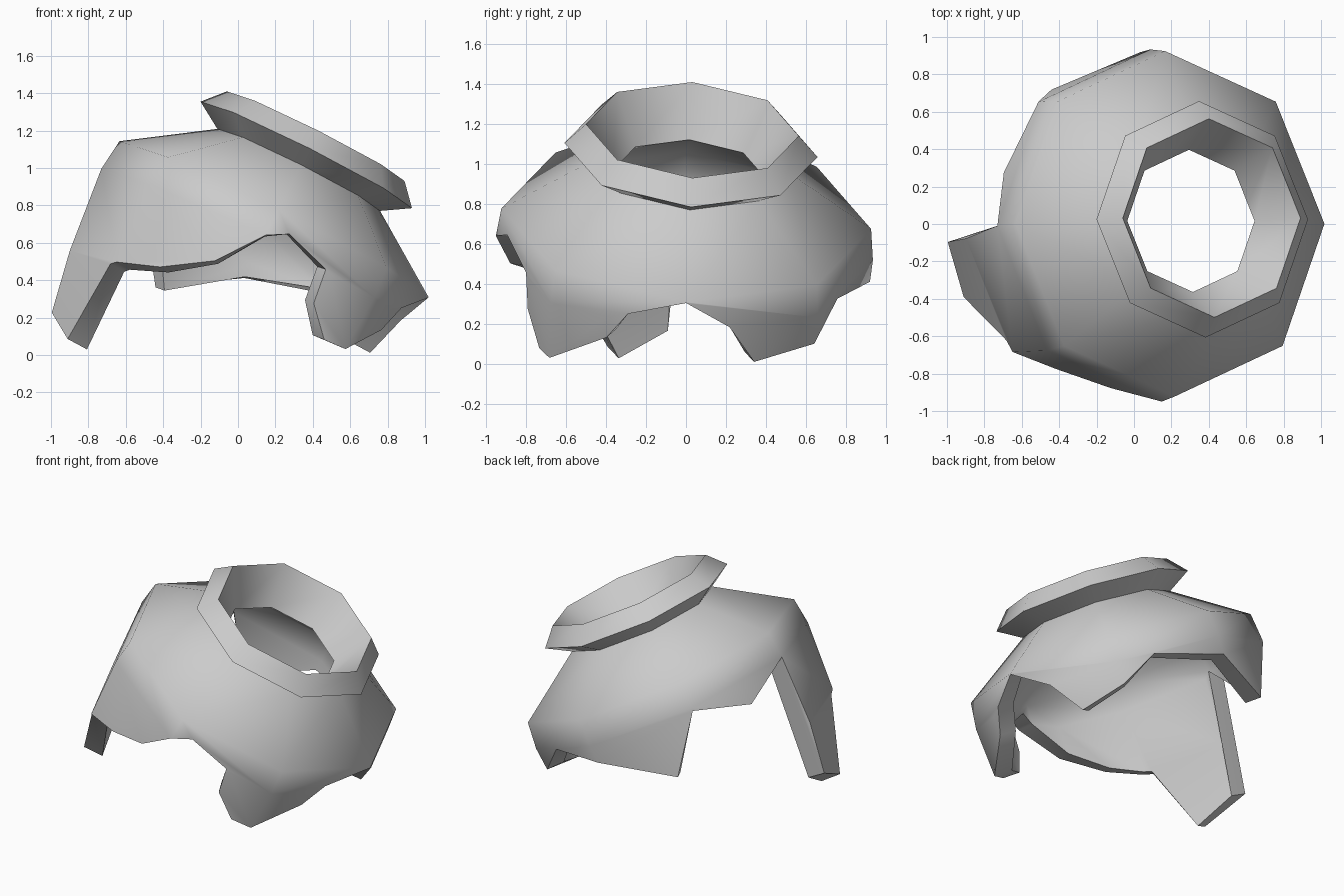
import bpy, bmesh
from math import radians, cos, sin
from mathutils import Vector

cube = bpy.data.objects.get("Cube")
if cube:
    bpy.data.objects.remove(cube, do_unlink=True)

# Tilted frame of the broken pot
origin = Vector((0.365, 0.025, 1.07))
axis = Vector((0.449, 0.062, 0.891)).normalized()
side = Vector((0, 1, 0)).cross(axis).normalized()
back = axis.cross(side)

# Profiles as (radius, height along axis), bottom to top
outer_wall = [(0.83, -1.48), (0.915, -1.03), (0.945, -0.56), (0.925, -0.385)]
rim = [(0.487, -0.09), (0.633, 0.0), (0.532, 0.112), (0.381, -0.135)]
inner_wall = [(0.69, -1.48), (0.80, -1.03), (0.825, -0.6), (0.81, -0.42)]

# Jagged lower break as (angle, height)
break_line = [
    (0, -0.39), (15, -0.55), (25, -0.77), (45, -0.71), (61, -0.57), (90, -0.68),
    (118, -0.95), (135, -0.58), (160, -0.73), (180, -0.56), (182.5, -1.37),
    (205, -1.476), (221, -1.03), (225, -1.01), (240, -0.935), (258, -0.78),
    (270, -0.54), (277, -0.475), (295, -0.55), (297, -0.74), (307, -0.885),
    (315, -0.875), (334, -0.68), (341, -0.52)]


def radius_at(profile, h):
    for (r0, h0), (r1, h1) in zip(profile, profile[1:]):
        if h <= h1:
            return r0 + (r1 - r0) * (h - h0) / (h1 - h0)
    return profile[-1][0]


def clipped(profile, bottom):
    heights = [max(h, bottom) for _, h in profile]
    return [(radius_at(profile, h), h) for h in heights]


def place(angle, r, h):
    # Flat sides of an octagon with corners every 45 degrees
    r *= cos(radians(22.5)) / cos(radians(angle % 45 - 22.5))
    a = radians(angle)
    return origin + side * r * cos(a) + back * r * sin(a) + axis * h


# Shell: outside wall, rim and inside wall form a closed loop in each column
bm = bmesh.new()
columns = []
for angle, bottom in break_line:
    loop = clipped(outer_wall, bottom) + rim + clipped(inner_wall, bottom)[::-1]
    columns.append([bm.verts.new(place(angle, r, h)) for r, h in loop])
for i, col in enumerate(columns):
    nxt = columns[(i + 1) % len(columns)]
    for j in range(len(col)):
        k = (j + 1) % len(col)
        bm.faces.new((col[j], nxt[j], nxt[k], col[k]))
bmesh.ops.remove_doubles(bm, verts=bm.verts, dist=0.001)
bmesh.ops.dissolve_limit(bm, angle_limit=radians(1), verts=bm.verts, edges=bm.edges)
bmesh.ops.recalc_face_normals(bm, faces=bm.faces)

mesh = bpy.data.meshes.new("broken_pot_neck")
bm.to_mesh(mesh)
bm.free()
pot = bpy.data.objects.new("broken_pot_neck", mesh)
bpy.context.collection.objects.link(pot)

# Plain grey clay
clay = bpy.data.materials.new("grey_clay")
clay.use_nodes = True
colour = (0.6, 0.6, 0.6, 1)
clay.diffuse_color = colour
clay.node_tree.nodes["Principled BSDF"].inputs["Base Color"].default_value = colour
mesh.materials.append(clay)

bpy.ops.object.select_all(action='DESELECT')
pot.select_set(True)
bpy.context.view_layer.objects.active = pot
bpy.ops.object.shade_smooth_by_angle(angle=radians(50))
